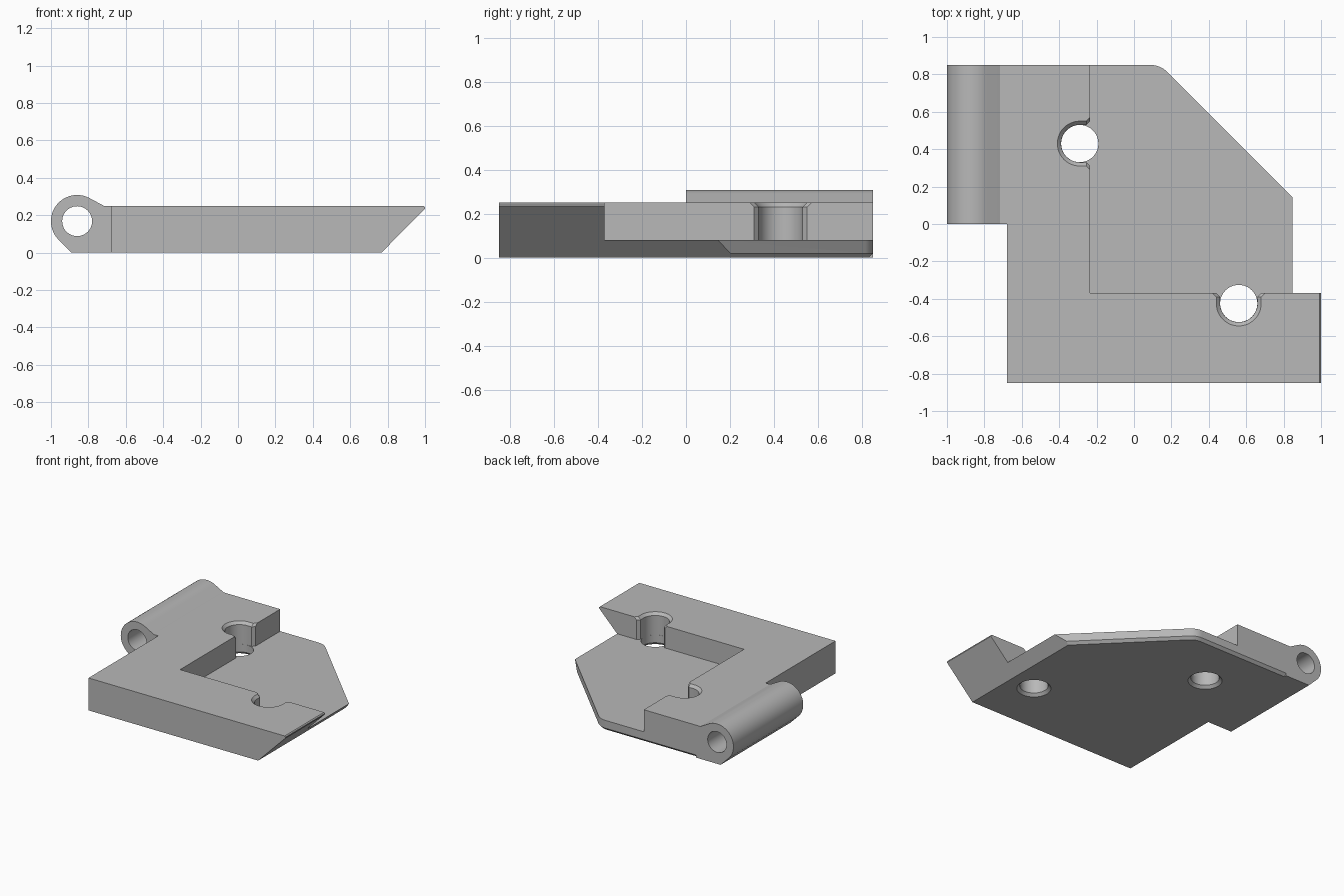
import bpy, bmesh
from math import sin, cos, pi, radians
from mathutils import Vector

cube = bpy.data.objects.get("Cube")
if cube:
    bpy.data.objects.remove(cube, do_unlink=True)

grey = bpy.data.materials.new("plain grey")
grey.use_nodes = True
colour = (0.48, 0.48, 0.48, 1)
grey.diffuse_color = colour
grey.node_tree.nodes["Principled BSDF"].inputs["Base Color"].default_value = colour


def loft(name, rings):
    """Closed solid through a list of matching point rings."""
    bm = bmesh.new()
    rows = [[bm.verts.new(p) for p in ring] for ring in rings]
    n = len(rows[0])
    for a, b in zip(rows, rows[1:]):
        for i in range(n):
            j = (i + 1) % n
            bm.faces.new((a[i], a[j], b[j], b[i]))
    bm.faces.new(rows[0])
    bm.faces.new(rows[-1])
    bmesh.ops.recalc_face_normals(bm, faces=bm.faces)
    mesh = bpy.data.meshes.new(name)
    bm.to_mesh(mesh)
    bm.free()
    mesh.materials.append(grey)
    obj = bpy.data.objects.new(name, mesh)
    bpy.context.collection.objects.link(obj)
    return obj


def arc(cx, cy, r, start, end, steps):
    angles = [radians(start + (end - start) * i / steps) for i in range(steps + 1)]
    return [(cx + r * cos(a), cy + r * sin(a)) for a in angles]


def along_y(name, outline, y0, y1):
    return loft(name, [[(x, y, z) for x, z in outline] for y in (y0, y1)])


def along_z(name, outline, z0, z1):
    return loft(name, [[(x, y, z) for x, y in outline] for z in (z0, z1)])


def box(name, x0, x1, y0, y1, z0, z1):
    return along_z(name, [(x0, y0), (x1, y0), (x1, y1), (x0, y1)], z0, z1)


# Body: one side profile holding the hinge barrel and the slanted end
TOP, FLOOR, BACK = 0.25, 0.08, 0.85
HINGE = (-0.86, 0.168)
profile = [(-0.89, 0), (0.767, 0), (1, 0.235), (1, 0.243), (0.993, TOP), (-0.717, TOP)]
profile += arc(*HINGE, 0.14, 62, 225, 36)
body = along_y("hinged_bracket", profile, -BACK, BACK)

cutters = [
    box("front_left_cut", -1.2, -0.68, -1, 0, -0.1, 0.5),
    box("pocket_cut", -0.235, 1.2, -0.37, 1, FLOOR, 0.5),
    along_y("pin_hole_cut", arc(*HINGE, 0.08, 0, 352.5, 47), -1, 1),
]

# Diagonal corner of the plate with a rounded start
R = 0.12
cx = 0.99 - (BACK - R) - R * 2 ** 0.5
corner = arc(cx, BACK - R, R, 90, 45, 8)
cutters.append(along_z("corner_cut",
                       [(cx, 1.2)] + corner + [(1.2, -0.21), (1.2, 1.2)], -0.1, 0.5))

# Small chamfer under the back and diagonal edges
path = [(-0.68, BACK, 90)]
path += [(x, y, 90 - 45 * i / 8) for i, (x, y) in enumerate(corner)]
path += [(1.0, -0.01, 45)]
wedge = [(-0.03, -0.01), (0.02, 0.04), (0.02, -0.01)]
cutters.append(loft("under_chamfer_cut", [
    [(x + d * cos(radians(a)), y + d * sin(radians(a)), z) for d, z in wedge]
    for x, y, a in path]))


# Screw holes: open slot in the raised wall, round countersunk hole in the floor
def slot_outline(r, wall=0.055):
    pts = arc(0, 0, r, 90, 270, 24)
    lip = wall - 0.02
    return pts + [(lip, -r), (wall + 0.02, -r - 0.04),
                  (wall + 0.02, r + 0.04), (lip, r)]


for hx, hy, turn in ((-0.29, 0.43, 0), (0.56, -0.425, pi / 2)):
    c, s = cos(turn), sin(turn)
    slot = [[(hx + c * x - s * y, hy + s * x + c * y, z) for x, y in slot_outline(r)]
            for z, r in ((FLOOR, 0.1), (0.23, 0.1), (0.26, 0.13))]
    hole = [[(x, y, z) for x, y in arc(hx, hy, r, 0, 352.5, 47)]
            for z, r in ((-0.01, 0.13), (0.0205, 0.0995), (0.1, 0.0995))]
    cutters += [loft("slot_cut", slot), loft("hole_cut", hole)]

# Apply every cut
bpy.context.view_layer.objects.active = body
for cutter in cutters:
    cutter.hide_render = True
    mod = body.modifiers.new(cutter.name, 'BOOLEAN')
    mod.operation = 'DIFFERENCE'
    mod.solver = 'EXACT'
    mod.object = cutter
    bpy.ops.object.modifier_apply(modifier=mod.name)
    bpy.data.objects.remove(cutter, do_unlink=True)

bpy.ops.object.select_all(action='DESELECT')
body.select_set(True)
bpy.ops.object.shade_smooth_by_angle(angle=radians(25))
